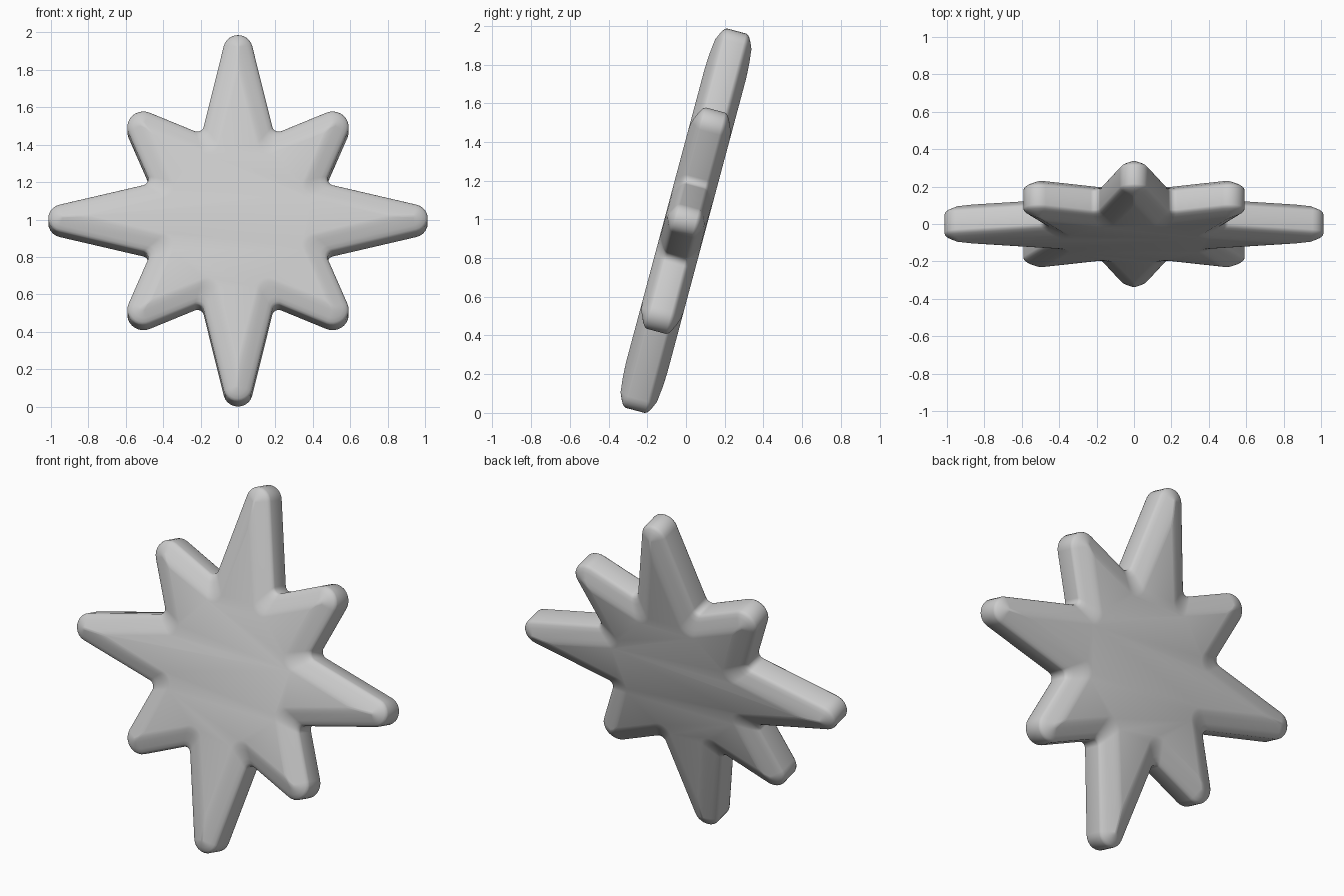
import bpy, bmesh, math
from mathutils import Vector, Matrix

if "Cube" in bpy.data.objects:
    bpy.data.objects.remove(bpy.data.objects["Cube"])

TILT = math.radians(15)
# bevel section: (inset from outline, half thickness)
SECTION = [(0, .05), (.004, .06), (.013, .069), (.032, .08), (.07, .097), (.09, .106), (.108, .110)]
SEG = 10


def star_corners():
    """Sharp star corners with fillet radius: long, notch, short, notch..."""
    pts = []
    for i in range(16):
        a = math.pi / 2 - i * math.pi / 8
        r, f = [(1.27, .078), (.505, .035), (.945, .086), (.505, .035)][i % 4]
        pts.append((Vector((math.cos(a), math.sin(a))) * r, f))
    return pts


def outline(inset):
    """Star inset by a distance, with every corner rounded."""
    base = star_corners()
    n = len(base)
    corners = []
    for i, (p, f) in enumerate(base):
        e1 = (p - base[i - 1][0]).normalized()
        e2 = (base[(i + 1) % n][0] - p).normalized()
        n1, n2 = Vector((e1.y, -e1.x)), Vector((e2.y, -e2.x))
        q = p + (n1 + n2) * inset / (1 + n1.dot(n2))
        fillet = max(f - inset, .006) if i % 2 == 0 else f + inset * .3
        corners.append((q, e1, e2, fillet))
    result = []
    for q, e1, e2, fillet in corners:
        turn = e1.angle_signed(e2)
        t = fillet * math.tan(abs(turn) / 2)
        start = q - e1 * t
        side = Vector((-e1.y, e1.x)) * (-1 if turn > 0 else 1)
        centre = start + side * fillet
        for k in range(SEG + 1):
            arm = Matrix.Rotation(-turn * k / SEG, 2) @ (start - centre)
            result.append(centre + arm)
    return result


# eight-pointed star plate: stacked inset outlines, capped front and back
bm = bmesh.new()
layers = [(d, -w) for d, w in reversed(SECTION)] + SECTION
rings = [[bm.verts.new((p.x, w, p.y)) for p in outline(d)] for d, w in layers]
for a, b in zip(rings, rings[1:]):
    for i in range(len(a)):
        j = (i + 1) % len(a)
        bm.faces.new((a[i], a[j], b[j], b[i]))
bm.faces.new(rings[0])
bm.faces.new(rings[-1])
bmesh.ops.recalc_face_normals(bm, faces=bm.faces)

# lean back and stand on the ground
bm.transform(Matrix.Rotation(-TILT, 4, 'X'))
low = min(v.co.z for v in bm.verts)
bm.transform(Matrix.Translation((0, 0, -low)))

mesh = bpy.data.meshes.new("star")
bm.to_mesh(mesh)
bm.free()
star = bpy.data.objects.new("star", mesh)
bpy.context.collection.objects.link(star)
bpy.context.view_layer.objects.active = star
star.select_set(True)
bpy.ops.object.shade_smooth_by_angle(angle=math.radians(40))
